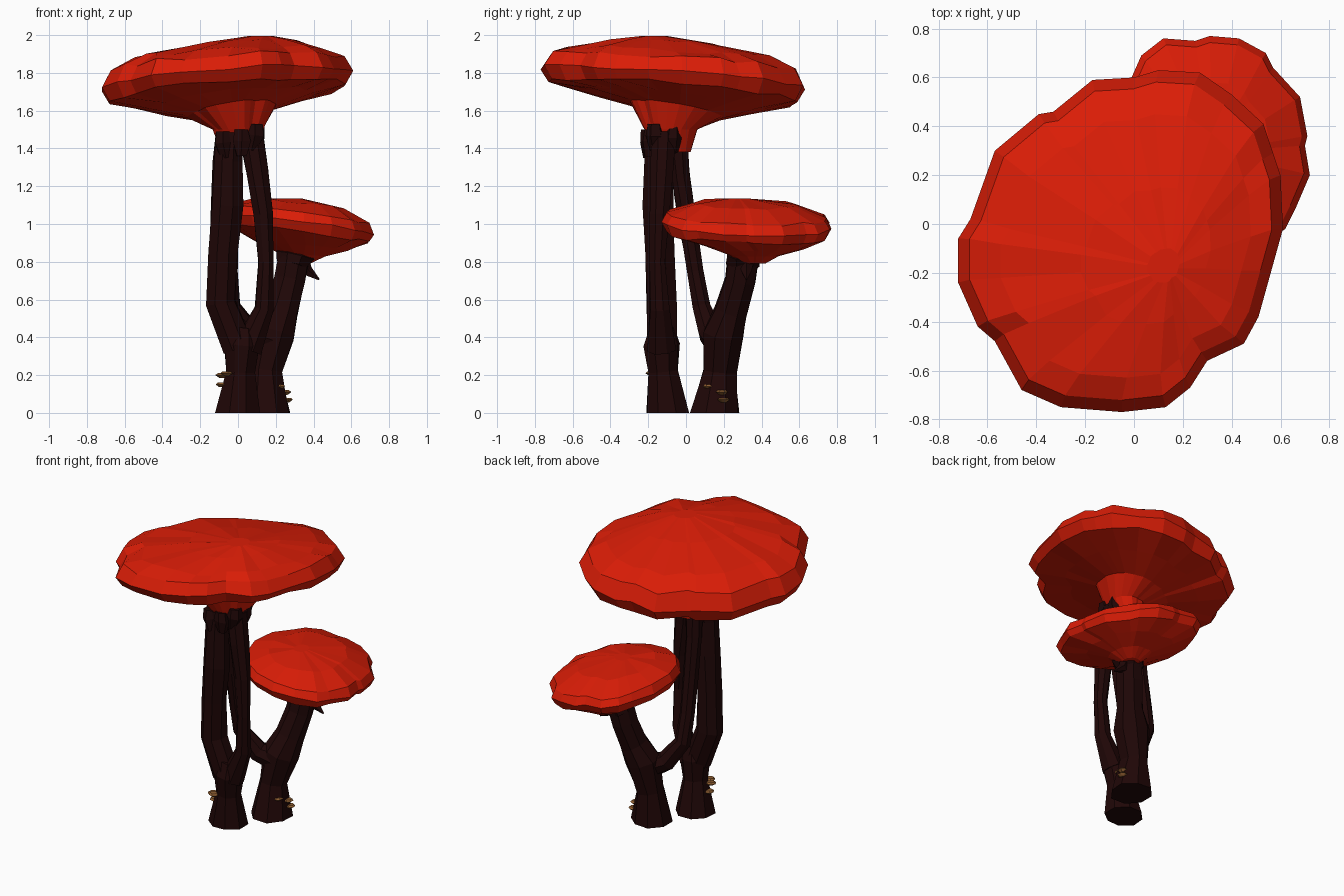
import bpy, bmesh, math, random
from mathutils import Vector

random.seed(4)
if "Cube" in bpy.data.objects:
    bpy.data.objects.remove(bpy.data.objects["Cube"], do_unlink=True)


def material(name, rgb):
    mat = bpy.data.materials.new(name)
    mat.use_nodes = True
    mat.diffuse_color = (*rgb, 1)
    mat.node_tree.nodes["Principled BSDF"].inputs["Base Color"].default_value = (*rgb, 1)
    return mat


RED = material("cap_red", (0.70, 0.012, 0.002))
BARK = material("dark_stem", (0.014, 0.002, 0.002))
TAN = material("shelf_brown", (0.27, 0.11, 0.03))


def loft(name, rings, mat):
    """Skin a list of equal-length point rings and close both ends."""
    bm = bmesh.new()
    rows = [[bm.verts.new(p) for p in ring] for ring in rings]
    count = len(rows[0])
    for low, high in zip(rows, rows[1:]):
        for i in range(count):
            j = (i + 1) % count
            bm.faces.new((low[i], low[j], high[j], high[i]))
    for row in (rows[0], rows[-1]):
        middle = bm.verts.new(sum((v.co for v in row), Vector()) / count)
        for i in range(count):
            bm.faces.new((row[i], row[(i + 1) % count], middle))
    bmesh.ops.recalc_face_normals(bm, faces=bm.faces)
    mesh = bpy.data.meshes.new(name)
    bm.to_mesh(mesh)
    bm.free()
    mesh.materials.append(mat)
    obj = bpy.data.objects.new(name, mesh)
    bpy.context.collection.objects.link(obj)
    return obj


def tube(name, path, sides=8, rough=0.08, mat=BARK):
    """Faceted limb; each path entry is x, y, z, radius."""
    points = [Vector(p[:3]) for p in path]
    rings = []
    for k, p in enumerate(path):
        along = points[min(k + 1, len(path) - 1)] - points[max(k - 1, 0)]
        if k == 0 and p[2] == 0:
            along = Vector((0, 0, 1))
        turn = Vector((0, 0, 1)).rotation_difference(along.normalized())
        ring = []
        for i in range(sides):
            a = math.tau * (i + 0.5) / sides
            r = p[3] * (1 + random.uniform(-rough, rough))
            ring.append(points[k] + turn @ Vector((r * math.cos(a), r * math.sin(a), 0)))
        rings.append(ring)
    return loft(name, rings, mat)


def cap(name, outline, centre, tilt, profile):
    """Lobed cap; profile entries are scale, height, axis x, axis y, tilt factor, bumps."""
    rings = []
    for s, z, ax, ay, lean, bump in profile:
        ring = []
        for x, y in outline:
            dx, dy = s * (x - centre[0]), s * (y - centre[1])
            dz = lean * (tilt[0] * dx + tilt[1] * dy) + random.uniform(-bump, bump)
            ring.append((ax + dx, ay + dy, z + dz))
        rings.append(ring)
    return loft(name, rings, RED)


# Large cap
large_outline = [
    (-.72, -.06), (-.67, .02), (-.57, .30), (-.39, .45), (-.33, .46), (-.17, .59),
    (0, .60), (.10, .63), (.27, .62), (.40, .53), (.53, .41), (.57, .29), (.60, .20),
    (.61, -.02), (.56, -.20), (.51, -.38), (.45, -.49), (.30, -.56), (.23, -.67),
    (.13, -.75), (-.05, -.77), (-.30, -.75), (-.46, -.68), (-.57, -.48), (-.64, -.42),
    (-.72, -.24)]
cap("large_cap", large_outline, (-.05, -.07), (.07, -.08), [
    (.12, 1.38, -.01, -.06, 0, 0),
    (.20, 1.50, 0, -.08, 0, 0),
    (.35, 1.60, -.03, -.05, 2.4, 0),
    (.65, 1.65, -.04, -.06, 1.7, .006),
    (.94, 1.695, -.05, -.07, 1.2, .012),
    (1.0, 1.76, -.05, -.07, 1.1, .012),
    (.93, 1.85, -.05, -.07, .9, .012),
    (.77, 1.90, -.03, -.09, .7, .014),
    (.40, 1.96, .05, -.13, .5, .006),
    (.10, 1.995, .12, -.17, 0, 0)])

# Small cap
small_outline = [
    (-.01, .60), (.03, .69), (.12, .76), (.25, .75), (.31, .77), (.43, .76), (.54, .70),
    (.57, .64), (.68, .52), (.71, .36), (.70, .32), (.72, .20), (.66, .06), (.62, -.02),
    (.50, -.10), (.35, -.13), (.20, -.11), (.07, -.03), (-.03, .10), (-.08, .26),
    (-.07, .45)][::-1]
cap("small_cap", small_outline, (.32, .32), (-.13, -.04), [
    (.13, .79, .33, .36, 0, 0),
    (.30, .835, .34, .36, .5, 0),
    (.60, .88, .34, .36, .7, .005),
    (.94, .945, .32, .32, 1, .008),
    (1.0, .995, .32, .32, 1, .008),
    (.94, 1.045, .32, .32, 1, .008),
    (.60, 1.105, .32, .31, .8, .006),
    (.12, 1.135, .29, .28, 0, 0)])

# Front trunk, forking into two limbs under the large cap
tube("front_trunk", [(0, -.10, 0, .122), (.01, -.12, .22, .082), (.02, -.13, .36, .098),
                     (.03, -.13, .45, .07)])
tube("front_right_limb", [(0, -.13, .34, .085), (-.09, -.13, .58, .083), (-.08, -.14, .85, .08),
                          (-.06, -.15, 1.10, .09), (-.055, -.15, 1.33, .08),
                          (-.05, -.14, 1.48, .075)])
tube("front_left_limb", [(.05, -.13, .34, .08), (.14, -.14, .55, .055), (.15, -.15, .80, .043),
                         (.135, -.14, 1.05, .053), (.10, -.13, 1.28, .064),
                         (.07, -.12, 1.48, .07)])

# Rear trunk leaning out to the small cap, with an arm up to the large cap
tube("rear_trunk", [(.15, .155, 0, .135), (.145, .18, .22, .09), (.19, .20, .42, .118),
                    (.235, .24, .54, .092), (.275, .285, .70, .085), (.305, .31, .88, .088)])
tube("rear_arm", [(.17, .18, .38, .09), (.06, .13, .42, .066), (-.035, .085, .56, .05),
                  (-.045, .05, .75, .045), (-.045, .01, 1.0, .05), (-.04, -.03, 1.25, .052),
                  (-.03, -.05, 1.46, .06)])

# Ragged collar tufts where the stems meet the caps
tufts = [(-.08, -.19, 1.49), (.02, -.20, 1.50), (.09, -.16, 1.53), (.10, -.07, 1.52),
         (-.06, -.06, 1.48)]
for i, (x, y, z) in enumerate(tufts):
    tube(f"collar_tuft_{i + 1}", [(x * .8, y, z - .14, .03), (x, y, z - .06, .052), (x, y, z, .038)],
         sides=6, rough=.25)
tube("small_collar", [(.285, .30, .78, .085), (.30, .31, .83, .1), (.305, .31, .87, .085)], rough=.15)
tube("collar_thorn", [(.33, .32, .82, .045), (.365, .32, .75, .03), (.43, .32, .705, .004)], sides=5)

# Little shelf fungi on both trunks
shelves = [(-.085, -.15, .20), (-.085, -.13, .15), (-.06, -.18, .21),
           (.22, .12, .14), (.25, .19, .11), (.26, .20, .07)]
for i, (x, y, z) in enumerate(shelves):
    tube(f"shelf_fungus_{i + 1}", [(x, y, z - .014, .014), (x, y, z, .034), (x, y, z + .01, .022)],
         sides=7, mat=TAN)
